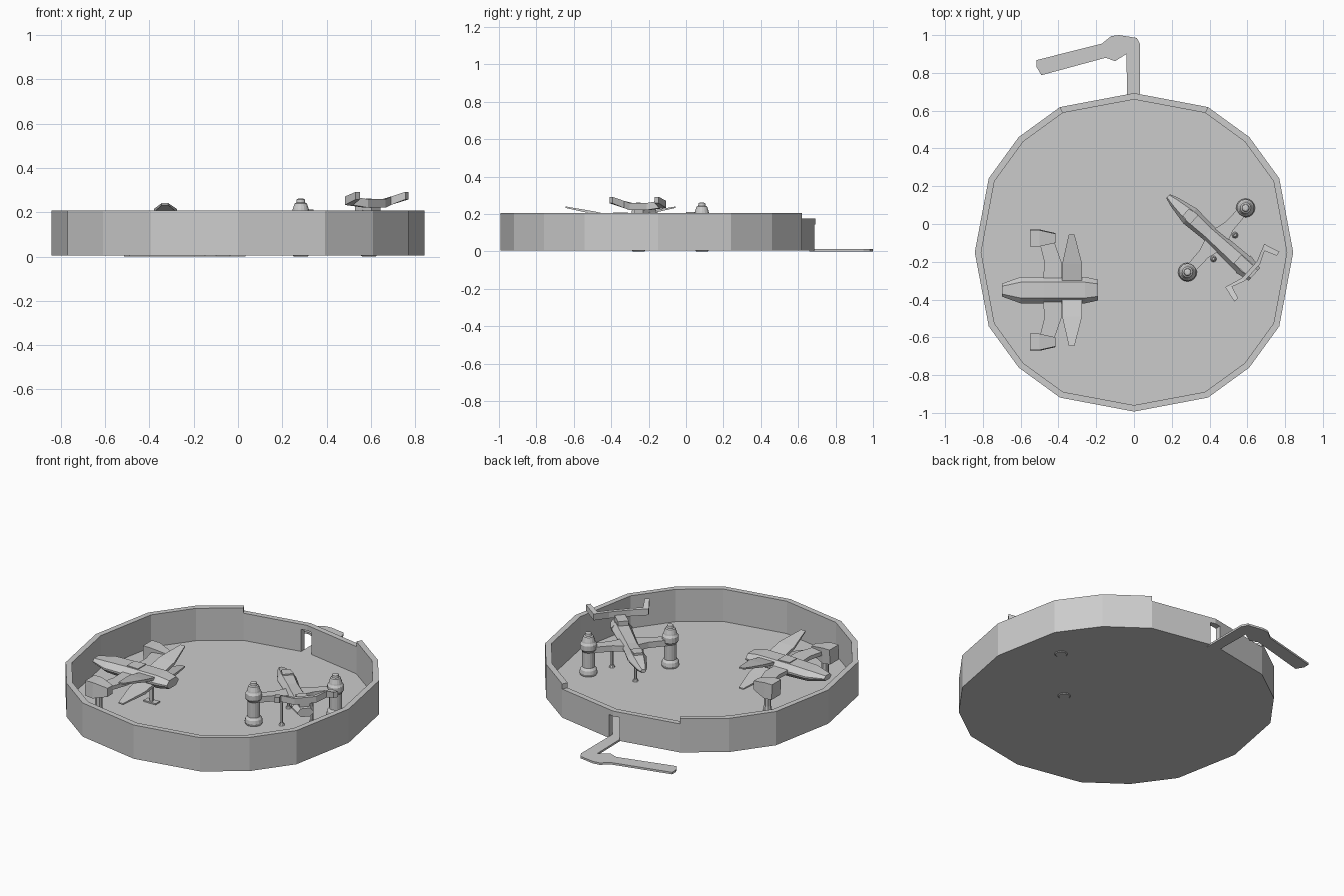
import bpy, bmesh, math
from mathutils import Matrix, Vector

if "Cube" in bpy.data.objects:
    bpy.data.objects.remove(bpy.data.objects["Cube"])


def make(name, verts, faces, M=Matrix()):
    bm = bmesh.new()
    vs = [bm.verts.new(M @ Vector(v)) for v in verts]
    for f in faces:
        bm.faces.new([vs[i] for i in f])
    bmesh.ops.recalc_face_normals(bm, faces=bm.faces)
    me = bpy.data.meshes.new(name)
    bm.to_mesh(me)
    bm.free()
    ob = bpy.data.objects.new(name, me)
    bpy.context.collection.objects.link(ob)
    return ob


def loft(name, rings, M=Matrix()):
    """Skin equal-sized closed rings and cap both ends."""
    n = len(rings[0])
    verts = [p for r in rings for p in r]
    faces = [(k*n+i, k*n+(i+1) % n, (k+1)*n+(i+1) % n, (k+1)*n+i)
             for k in range(len(rings)-1) for i in range(n)]
    faces += [tuple(range(n)), tuple(range(len(verts)-n, len(verts)))]
    return make(name, verts, faces, M)


def prism(name, outline, z0, z1, M=Matrix()):
    return loft(name, [[(x, y, z) for x, y in outline] for z in (z0, z1)], M)


def hull(name, stations, M):
    """Fuselage from (x, half width, bottom, top) with sloping shoulders."""
    rings = []
    for x, w, a, b in stations:
        h = b - a
        rings.append([(x, -w*.6, a), (x, w*.6, a), (x, w, a+h*.4), (x, w, a+h*.55),
                      (x, w*.6, b), (x, -w*.6, b), (x, -w, a+h*.55), (x, -w, a+h*.4)])
    return loft(name, rings, M)


def lathe(name, profile, n, M):
    return loft(name, [[(r*math.cos(2*math.pi*i/n), r*math.sin(2*math.pi*i/n), z)
                        for i in range(n)] for r, z in profile], M)


def at(M, x, y):
    return M @ Matrix.Translation((x, y, 0))


# Pit floor and wall, sixteen uneven sides, starting at the back
CY = -.15
angles = [q*90 + a for q in range(4) for a in (0, 27, 45, 63)]


def rim(i, inset):
    a = angles[i % 16]
    r = (.843 if a % 90 == 0 else .863) - inset
    return r*math.sin(math.radians(a)), CY + r*math.cos(math.radians(a))


prism("pit_floor", [rim(i, .01) for i in range(16)], .004, .012)


def wall(name, ids, top):
    rings = []
    for i in ids:
        o, n = rim(i, 0), rim(i, .034)
        rings.append([(*o, .004), (*o, top), (*n, top), (*n, .004)])
    return loft(name, rings)


wall("main_wall", range(1, 16), .207)
back = wall("back_wall", range(15, 18), .176)

# Doorway through the low back wall
cut = prism("door_cutter", [(-.036, .5), (.032, .5), (.032, .8), (-.036, .8)], .012, .145)
cut.hide_render = True
cut.hide_viewport = True
m = back.modifiers.new("door", 'BOOLEAN')
m.object = cut
m.solver = 'EXACT'

# Path outside the door
prism("path", [(-.036, .66), (-.04, .9), (-.1, .862), (-.15, .88), (-.49, .788),
               (-.515, .83), (-.515, .868), (-.17, .955), (-.12, .995), (-.08, 1),
               (.015, .985), (.033, .95), (.033, .66)], 0, .012)

# Left craft: nose to -x
A = Matrix.Translation((0, -.35, 0))
hull("left_fuselage", [(-.7, .034, .155, .185), (-.6, .07, .135, .2), (-.48, .07, .13, .204),
                       (-.26, .07, .13, .204), (-.19, .055, .14, .19)], A)
prism("left_canopy", [(-.47, -.035), (-.395, -.04), (-.395, .04), (-.47, .035)], .195, .209, A)
prism("left_belly_foot", [(-.37, -.02), (-.29, -.02), (-.29, .02), (-.37, .02)], .008, .02, A)
prism("left_belly_leg", [(-.34, -.008), (-.32, -.008), (-.32, .008), (-.34, .008)], .012, .14, A)
for s, side in ((1, "far"), (-1, "near")):
    prism("left_wing_" + side, [(-.48, s*.06), (-.385, s*.06), (-.385, s*.15), (-.42, s*.25),
                                (-.5, s*.25), (-.475, s*.15)], .155, .178, A)
    # engine pods taper backwards
    loft("left_engine_" + side,
         [[(x, s*(.278-w), a), (x, s*(.278+w), a), (x, s*(.274+w), b), (x, s*(.274-w), b)]
          for x, w, a, b in ((-.55, .043, .115, .204), (-.5, .043, .11, .204),
                             (-.415, .024, .135, .185))], A)
    lathe("left_engine_leg_" + side, [(.026, .012), (.02, .05), (.02, .12)], 8, at(A, -.49, s*.275))
    # crossed tail fins
    for tip, root, nm in ((.237, .19, "upper"), (.115, .145, "lower")):
        loft("left_fin_" + nm + "_" + side,
             [[(x0, s*y, z-t), (x1, s*y, z-t), (x1, s*y, z+t), (x0, s*y, z+t)]
              for x0, x1, y, z, t in ((-.38, -.275, .05, root-(tip-root)*.1, .009),
                                      (-.38, -.275, .14, root+(tip-root)*.35, .008),
                                      (-.345, -.315, .295, tip, .004))], A)

# Right craft: local +x runs towards its tail
B = Matrix.Translation((.437, -.085, 0)) @ Matrix.Rotation(math.atan2(-.67, .74), 4, 'Z')
hull("right_fuselage", [(-.346, .014, .15, .17), (-.3, .03, .14, .182), (-.19, .053, .13, .205),
                        (-.06, .045, .13, .2), (.08, .05, .135, .205), (.2, .055, .14, .21)], B)
prism("right_canopy", [(-.22, -.025), (-.16, -.032), (-.16, .032), (-.22, .025)], .19, .212, B)
hull("right_exhaust", [(.19, .06, .145, .205), (.27, .045, .15, .2)], B)
prism("right_tail_mount", [(.15, -.03), (.25, -.03), (.25, .03), (.15, .03)], .2, .235, B)
for s, side in ((1, "far"), (-1, "near")):
    prism("right_wing_" + side, [(-.05, s*.03), (.05, s*.03), (.03, s*.1), (.026, s*.22),
                                 (-.026, s*.22), (-.03, s*.1)], .145, .18, B)
    # upright engine towers
    lathe("right_tower_" + side,
          [(.03, 0), (.046, .012), (.05, .025), (.046, .045), (.035, .058), (.035, .15),
           (.046, .165), (.046, .195), (.038, .207), (.036, .216), (.028, .24),
           (.02, .244), (.018, .258), (.01, .262)], 16, at(B, 0, s*.229))
    lathe("right_leg_" + side, [(.008, .02), (.008, .16)], 6, at(B, .055, s*.085))
    lathe("right_foot_" + side, [(.018, .01), (.01, .026)], 8, at(B, .055, s*.085))
lathe("right_nose_leg", [(.008, .02), (.008, .15)], 6, at(B, -.15, 0))
lathe("right_nose_foot", [(.02, .004), (.01, .026)], 8, at(B, -.15, 0))

# Bent tail wing with swept, raised ends
half = [(.245, .06, .24), (.215, .14, .252), (.29, .165, .275)]
path = [(u, -v, z) for u, v, z in reversed(half)] + half
offs = [(.012, -.008), (.0, -.012), (-.012, .006)]      # width direction at each bend
rings = []
for i, (u, v, z) in enumerate(path):
    k = 2-i if i < 3 else i-3
    du, dv = ((.011, 0), (.009, .012), (.004, .014))[k]
    s = -1 if i < 3 else 1
    h = .019
    rings.append([(u-du, v+s*dv*-1, z-h), (u+du, v+s*dv, z-h),
                  (u+du, v+s*dv, z+h), (u-du, v-s*dv, z+h)])
# keep the winding side consistent: the raised ends turn backwards
for i in (0, 5):
    r = rings[i]
    rings[i] = [r[1], r[0], r[3], r[2]]
for i in (1, 4):
    (u, v, z), s, h = path[i], (-1 if i == 1 else 1), .019
    rings[i] = [(u-.014, v+s*.014, z-h), (u+.012, v-s*.012, z-h),
                (u+.012, v-s*.012, z+h), (u-.014, v+s*.014, z+h)]
rings[0] = [(.288, -.178, .258), (.292, -.152, .258), (.292, -.152, .292), (.288, -.178, .292)]
rings[5] = [(u, -v, z) for u, v, z in rings[0]]
loft("right_tail_wing", rings, B)
